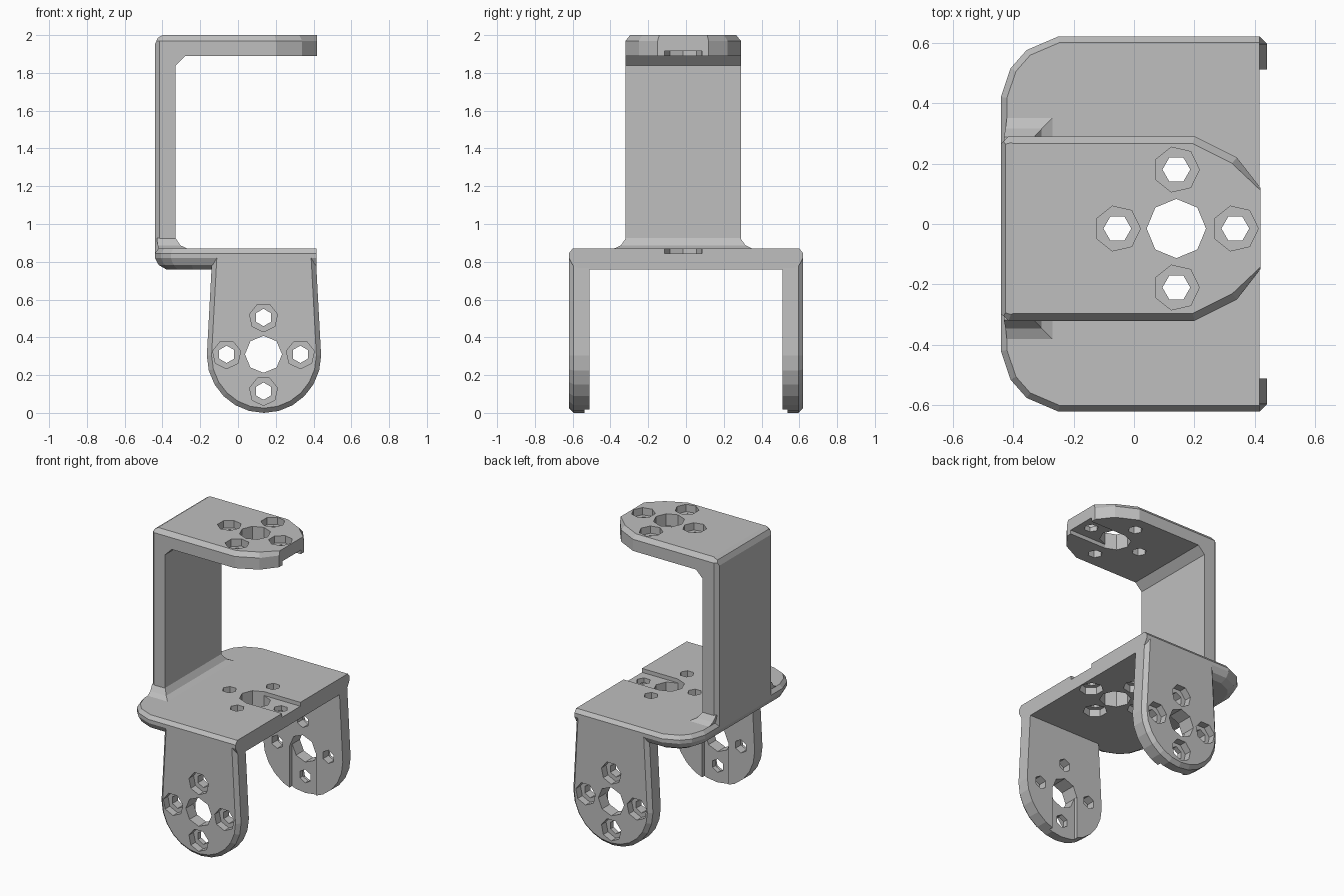
import bpy, bmesh
from math import cos, sin, pi
from mathutils import Vector, Matrix

old = bpy.data.objects.get("Cube")
if old:
    bpy.data.objects.remove(old, do_unlink=True)

grey = bpy.data.materials.new("plain grey")
grey.use_nodes = True
COLOUR = (0.52, 0.52, 0.52, 1)
grey.diffuse_color = COLOUR
grey.node_tree.nodes["Principled BSDF"].inputs["Base Color"].default_value = COLOUR


def add_loft(bm, rings):
    """Skin a closed solid through rings of equal length."""
    loops = [[bm.verts.new(p) for p in ring] for ring in rings]
    for a, b in zip(loops, loops[1:]):
        for i in range(len(a)):
            j = (i + 1) % len(a)
            bm.faces.new((a[i], a[j], b[j], b[i]))
    bm.faces.new(loops[0])
    bm.faces.new(loops[-1])


def make(name, solids):
    bm = bmesh.new()
    for rings in solids:
        add_loft(bm, rings)
    bmesh.ops.recalc_face_normals(bm, faces=bm.faces)
    mesh = bpy.data.meshes.new(name)
    bm.to_mesh(mesh)
    bm.free()
    obj = bpy.data.objects.new(name, mesh)
    bpy.context.collection.objects.link(obj)
    return obj


def boolean(obj, other, operation):
    mod = obj.modifiers.new("cut", 'BOOLEAN')
    mod.object, mod.operation, mod.solver = other, operation, 'EXACT'
    bpy.context.view_layer.objects.active = obj
    bpy.ops.object.modifier_apply(modifier=mod.name)
    bpy.data.objects.remove(other, do_unlink=True)


def inset(points, d, keep_end=False):
    """Offset a counter-clockwise outline inwards; optionally keep its +x end."""
    pts = [Vector(p) for p in points]
    end = max(p.x for p in pts)
    out = []
    for i, p in enumerate(pts):
        a = (p - pts[i - 1]).normalized()
        b = (pts[(i + 1) % len(pts)] - p).normalized()
        n, m = Vector((-a.y, a.x)), Vector((-b.y, b.x))
        q = p + (n + m) * d / (1 + n.dot(m))
        if keep_end and p.x > end - 0.001:
            q.x = p.x
        out.append(q)
    return out


def flat(points, z):
    return [Vector((p[0], p[1], z)) for p in points]


def upright(points, y):
    return [Vector((p[0], y, p[1])) for p in points]


def box_ring(x0, x1, y0, y1, z):
    return flat([(x0, y0), (x1, y0), (x1, y1), (x0, y1)], z)


def disc(n, r, x, y, z):
    return [Vector((x + r * cos(2 * pi * i / n), y + r * sin(2 * pi * i / n), z)) for i in range(n)]


def cut_mount(obj, origin, slot_dir, outward):
    """Centre hole, four counterbored screw holes and a slot on the inner face."""
    z = Vector(outward)
    x = Vector(slot_dir)
    y = z.cross(x)
    frame = Matrix.Translation(origin) @ Matrix((x, y, z)).transposed().to_4x4()
    spots = [(0.195, 0), (0, 0.195), (-0.195, 0), (0, -0.195)]

    def tube(n, r, u, v, low):
        return [disc(n, r, u, v, low), disc(n, r, u, v, 0.1)]

    through = [tube(8, 0.098, 0, 0, -0.2)] + [tube(6, 0.046, u, v, -0.2) for u, v in spots]
    bores = [tube(7, 0.076, u, v, -0.05) for u, v in spots]
    slot = [[box_ring(0, 0.5, -0.1, 0.1, -0.2), box_ring(0, 0.5, -0.1, 0.1, -0.083)]]
    for solids in (bores, slot, through):
        moved = [[[frame @ p for p in ring] for ring in rings] for rings in solids]
        boolean(obj, make("cutter", moved), 'DIFFERENCE')


# Base plate: rounded rear corners, chamfered top, rounded underside
half = [(0.415, 0.62), (-0.25, 0.62), (-0.355, 0.575), (-0.408, 0.515), (-0.44, 0.42)]
plan = half + [(x, -y) for x, y in reversed(half)]
base_plate = make("base_plate", [[
    flat(inset(plan, d, True), z)
    for d, z in [(0.06, 0.76), (0.02, 0.783), (0, 0.82), (0, 0.845), (0.02, 0.87)]]])
cut_mount(base_plate, (0.14, -0.015, 0.76), (1, 0, 0), (0, 0, -1))

# Two tapered legs with round feet
arc = [(0.1375 - 0.3025 * cos(pi * i / 12), 0.3025 - 0.3025 * sin(pi * i / 12)) for i in range(13)]
leg_outline = [(-0.135, 0.86)] + arc + [(0.41, 0.86)]
for name, side in (("front_leg", -1), ("back_leg", 1)):
    leg = make(name, [[upright(inset(leg_outline, d), side * y)
                       for d, y in [(0, 0.51), (0, 0.595), (0.025, 0.62)]]])
    cut_mount(leg, (0.135, side * 0.62, 0.31), (0, 0, -1), (0, side, 0))

# Upright arm and top plate: side profile trimmed by a chamfered plan
profile = [(-0.44, 0.82), (-0.44, 1.95), (-0.425, 1.985), (-0.4, 2.0), (0.5, 2.0), (0.5, 1.89),
           (-0.28, 1.89), (-0.33, 1.84), (-0.33, 0.82)]
upper_arm = make("upper_arm", [[upright(profile, -0.5), upright(profile, 0.5)]])
half = [(0.418, 0.135), (0.34, 0.235), (0.2, 0.305), (-0.415, 0.305), (-0.441, 0.28)]
plan = half + [(x, -y) for x, y in reversed(half)]
plan = [(x, y - 0.015) for x, y in plan]
trim = make("trim", [[flat(inset(plan, d, True), z)
                      for d, z in [(0, 0.7), (0, 1.97), (0.025, 2.001)]]])
boolean(upper_arm, trim, 'INTERSECT')
cut_mount(upper_arm, (0.14, -0.015, 2.0), (1, 0, 0), (0, 0, 1))

# Flared fillet where the arm meets the base
make("arm_fillet", [[
    box_ring(-0.42, -0.265, -0.385, 0.355, 0.868),
    box_ring(-0.425, -0.305, -0.345, 0.315, 0.887),
    box_ring(-0.43, -0.33, -0.318, 0.288, 0.925)]])

# One colour throughout
for name in ("base_plate", "front_leg", "back_leg", "upper_arm", "arm_fillet"):
    mesh = bpy.data.objects[name].data
    mesh.materials.clear()
    mesh.materials.append(grey)
    for face in mesh.polygons:
        face.material_index = 0
        face.use_smooth = False
